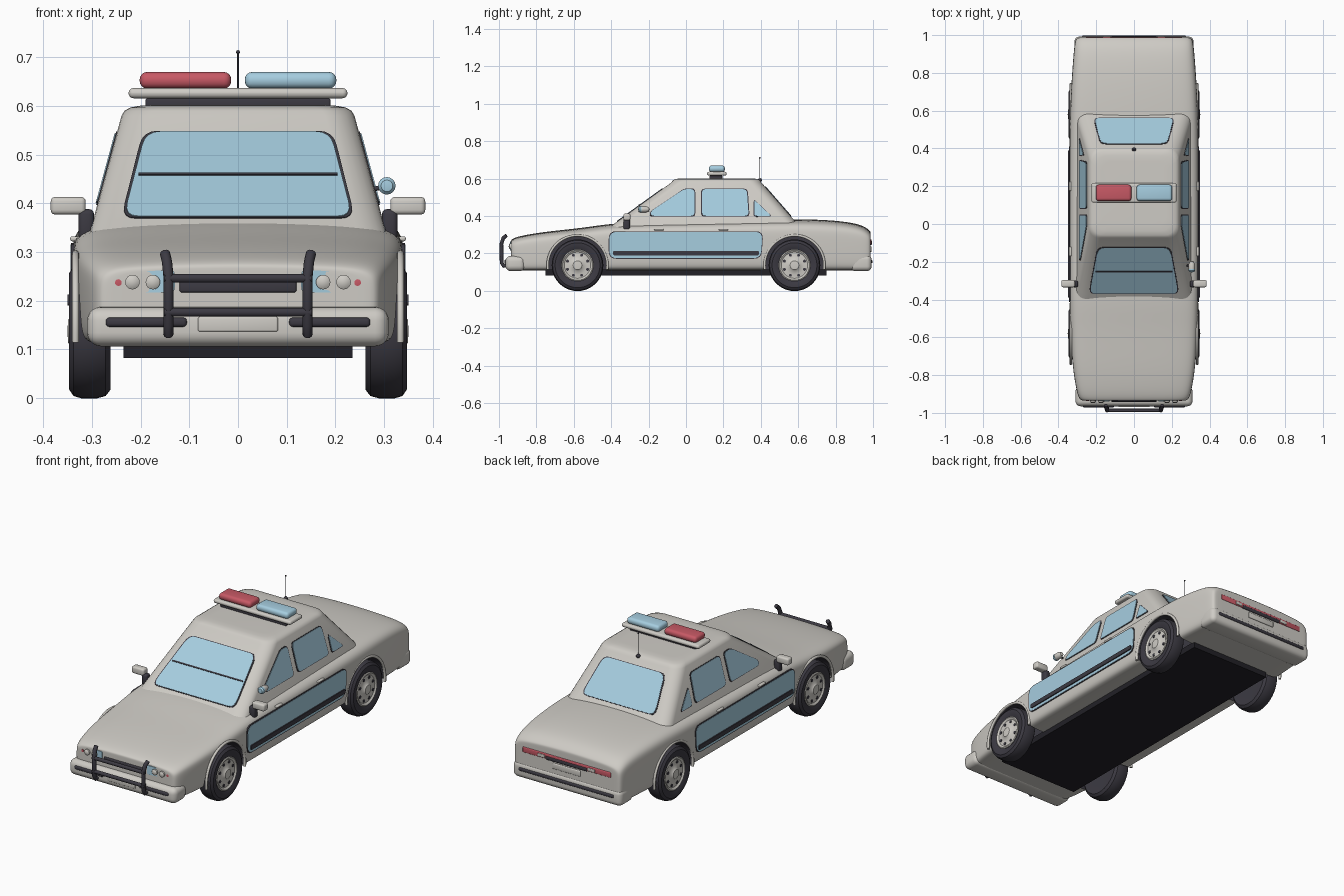
import bpy, bmesh, math
from mathutils import Vector

if "Cube" in bpy.data.objects:
    bpy.data.objects.remove(bpy.data.objects["Cube"])


def material(name, rgb):
    m = bpy.data.materials.new(name)
    m.diffuse_color = (*rgb, 1)
    m.use_nodes = True
    m.node_tree.nodes["Principled BSDF"].inputs["Base Color"].default_value = m.diffuse_color
    return m


WHITE = material("off_white", (0.62, 0.60, 0.56))
BLUE = material("light_blue", (0.38, 0.61, 0.74))
RED = material("red", (0.57, 0.10, 0.13))
DARK = material("charcoal", (0.045, 0.042, 0.055))
BLACK = material("underside_black", (0.016, 0.015, 0.02))


def bake(ob, angle=35):
    """Apply the modifiers and smooth everything but sharp edges."""
    dg = bpy.context.evaluated_depsgraph_get()
    me = bpy.data.meshes.new_from_object(ob.evaluated_get(dg))
    ob.modifiers.clear()
    ob.data = me
    me.shade_smooth()
    me.set_sharp_from_angle(angle=math.radians(angle))
    return ob


def make(name, verts, faces, mat):
    bm = bmesh.new()
    vs = [bm.verts.new(v) for v in verts]
    for f in faces:
        bm.faces.new([vs[i] for i in f])
    bmesh.ops.remove_doubles(bm, verts=bm.verts, dist=1e-5)
    bmesh.ops.recalc_face_normals(bm, faces=bm.faces)
    me = bpy.data.meshes.new(name)
    bm.to_mesh(me)
    bm.free()
    me.materials.append(mat)
    ob = bpy.data.objects.new(name, me)
    bpy.context.collection.objects.link(ob)
    return ob


def loft(name, rings, mat):
    """Skin closed rings of equal length and cap both ends."""
    n = len(rings[0])
    faces = [(k * n + i, k * n + (i + 1) % n, (k + 1) * n + (i + 1) % n, (k + 1) * n + i)
             for k in range(len(rings) - 1) for i in range(n)]
    last = (len(rings) - 1) * n
    faces += [tuple(range(n)), tuple(range(last, last + n))]
    return make(name, [v for r in rings for v in r], faces, mat)


def box(name, x, y, z, mat, bevel=0.004, seg=3):
    rings = [[(x[0], y[0], h), (x[1], y[0], h), (x[1], y[1], h), (x[0], y[1], h)] for h in z]
    ob = loft(name, rings, mat)
    if bevel:
        b = ob.modifiers.new("round", 'BEVEL')
        b.width, b.segments = bevel, seg
    return bake(ob)


def pair(name, x, y, z, mat, bevel=0.004):
    for tag, s in (("right", 1), ("left", -1)):
        box(f"{name}_{tag}", sorted((s * x[0], s * x[1])), y, z, mat, bevel)


def rounded(pts, r):
    """Round the corners of a 2D outline."""
    out, n = [], len(pts)
    for i in range(n):
        p, a, b = Vector(pts[i]), Vector(pts[i - 1]), Vector(pts[(i + 1) % n])
        da, db = a - p, b - p
        a = p + da * min(r / da.length, 0.45)
        b = p + db * min(r / db.length, 0.45)
        out += [a * (1 - t) ** 2 + p * 2 * t * (1 - t) + b * t * t for t in (0, .25, .5, .75, 1)]
    return out


def plate(name, pts, r, place, mat, inner, outer):
    """Thin rounded plate; place(u, v, lift) puts it on a surface."""
    o = rounded(pts, r)
    return bake(loft(name, [[place(u, v, d) for u, v in o] for d in (inner, outer)], mat))


def tube(name, pts, r, mat):
    cu = bpy.data.curves.new(name, 'CURVE')
    cu.dimensions, cu.bevel_depth, cu.bevel_resolution, cu.use_fill_caps = '3D', r, 3, True
    sp = cu.splines.new('POLY')
    sp.points.add(len(pts) - 1)
    for q, p in zip(sp.points, pts):
        q.co = (*p, 1)
    tmp = bpy.data.objects.new(name, cu)
    bpy.context.collection.objects.link(tmp)
    me = bpy.data.meshes.new_from_object(tmp.evaluated_get(bpy.context.evaluated_depsgraph_get()))
    bpy.data.objects.remove(tmp)
    ob = bpy.data.objects.new(name, me)
    bpy.context.collection.objects.link(ob)
    me.materials.clear()
    me.materials.append(mat)
    return bake(ob, 50)


def lathe(name, prof, c, axis, mat, n=40):
    """Turn (radius, distance) points around the x, y or z axis through c."""
    i, rings = "xyz".index(axis), []
    for r, d in prof:
        ring = []
        for k in range(n):
            t = 2 * math.pi * k / n
            p = [0, 0, 0]
            p[i], p[(i + 1) % 3], p[(i + 2) % 3] = d, r * math.cos(t), r * math.sin(t)
            ring.append(Vector(p) + Vector(c))
        rings.append(ring)
    return bake(loft(name, rings, mat))


# Lower body: cross-sections along the length
half = [(0, 0), (.5, 0), (.90, 0), (.975, .04), (.995, .2), (1, .5), (1, .75), (.98, .85),
        (.91, .925), (.75, .965), (.4, .99), (0, 1)]
section = half + [(-x, z) for x, z in half[-2:0:-1]]
stations = [(-.935, .285, .11, .275), (-.90, .302, .11, .293), (-.75, .327, .11, .318),
            (-.55, .337, .11, .337), (-.40, .341, .11, .362), (-.2, .342, .11, .37),
            (.3, .342, .11, .378), (.6, .339, .11, .386), (.8, .328, .11, .378),
            (.92, .318, .11, .36), (.965, .313, .11, .338), (.987, .305, .112, .318)]
rings = [[(x * w, y, b + z * (t - b)) for x, z in section] for y, w, b, t in stations]


def shrink(ring, s):
    c = sum((Vector(v) for v in ring), Vector()) / len(ring)
    return [c + (Vector(v) - c) * s for v in ring]


rings = [shrink(rings[0], .3), shrink(rings[0], .92)] + rings + [shrink(rings[-1], .92), shrink(rings[-1], .3)]
body = loft("body", rings, WHITE)
body.modifiers.new("smooth", 'SUBSURF').levels = 2

# Wheel arches cut from the body, dark inside
WY, WZ, AR = 0.58, 0.137, 0.157
cutters = []
for s in (-1, 1):
    for y in (-WY, WY):
        c = lathe("arch_cutter", [(AR, s * .22), (AR, s * .5)], (0, y, WZ), 'x', DARK, 48)
        c.hide_render = True
        m = body.modifiers.new("arch", 'BOOLEAN')
        m.operation, m.object, m.solver = 'DIFFERENCE', c, 'EXACT'
        cutters.append(c)
bake(body)
for c in cutters:
    bpy.data.objects.remove(c)
body.data.materials.clear()
body.data.materials.append(WHITE)
body.data.materials.append(DARK)
for p in body.data.polygons:
    d = math.hypot(abs(p.center.y) - WY, p.center.z - WZ)
    p.material_index = int(d < AR + .001 and abs(p.center.x) < .33)

# Wheels and arch lips
tire = [(0, .26), (.08, .265), (.12, .262), (.133, .272), (.138, .29), (.138, .322), (.133, .338),
        (.12, .347), (.095, .346), (.083, .338), (0, .33)]
rim = [(0, .325), (.085, .325), (.085, .342), (.080, .345), (.070, .338), (.05, .339), (.03, .343),
       (.024, .349), (0, .351)]
for s in (-1, 1):
    for y, end in ((-WY, "front"), (WY, "rear")):
        tag = end + ("_right" if s > 0 else "_left")
        lathe("tire_" + tag, [(r, d * s) for r, d in tire], (0, y, WZ), 'x', DARK)
        lathe("rim_" + tag, [(r, d * s) for r, d in rim], (0, y, WZ), 'x', WHITE)
        for k in range(8):
            a = (k + .5) * math.pi / 4
            lathe(f"rim_hole_{tag}_{k}", [(.008, s * .33), (.008, s * .3415)],
                  (0, y + .058 * math.cos(a), WZ + .058 * math.sin(a)), 'x', DARK, 10)
        arc = [math.radians(-8 + 196 * k / 28) for k in range(29)]
        tube("arch_lip_" + tag, [(s * .334, y + .16 * math.cos(a), WZ + .16 * math.sin(a)) for a in arc],
             .007, WHITE)
box("underbody", (-.235, .235), (-.75, .75), (.082, .115), BLACK, 0)

# Cabin: rounded rings tapering up to the roof
front = lambda z: -.375 + (z - .365) * 1.385
rear = lambda z: .59 - (z - .365) * .872
side = lambda z: .298 - (z - .365) * .272


def cabin_ring(z, inset, r):
    a, b, w = front(min(z, .58)) + inset, rear(min(z, .58)) - inset, side(min(z, .58)) - inset
    ring = []
    for q, (cx, cy) in enumerate([(w - r, b - r), (r - w, b - r), (r - w, a + r), (w - r, a + r)]):
        for k in range(7):
            t = (q + k / 6) * math.pi / 2
            ring.append((cx + r * math.cos(t), cy + r * math.sin(t), z))
    return ring


bake(loft("cabin", [cabin_ring(*v) for v in ((.32, 0, .06), (.365, 0, .06), (.58, 0, .06), (.59, .006, .06),
     (.597, .018, .06), (.601, .04, .06), (.602, .07, .05))], WHITE), 40)

# Windows: dark surround with glass on top
on_front = lambda x, z, d: (x, front(z) - d * .59, z + d * .81)
on_rear = lambda x, z, d: (x, rear(z) + d * .75, z + d * .66)


def window(name, pts, r, place):
    c = sum((Vector(p) for p in pts), Vector((0, 0))) / len(pts)
    big = [Vector(p) + (Vector(p) - c).normalized() * .006 for p in pts]
    plate(name + "_surround", big, r, place, DARK, -.003, .002)
    plate(name + "_glass", pts, r, place, BLUE, -.002, .004)


window("windshield", [(-.235, .371), (.235, .371), (.19, .545), (-.19, .545)], .03, on_front)
window("rear_window", [(-.21, .40), (.21, .40), (.175, .555), (-.175, .555)], .03, on_rear)
plate("windshield_line", [(-.205, .454), (.205, .454), (.205, .458), (-.205, .458)], .001, on_front, DARK, 0, .007)
for s, tag in ((1, "right"), (-1, "left")):
    on_side = lambda y, z, d: (s * (side(z) + d), y, z + d * .26)
    on_door = lambda y, z, d: (s * (.342 + d), y, z)
    window("front_window_" + tag, [(-.187, .40), (.045, .40), (.045, .543), (-.01, .543), (-.187, .425)], .02, on_side)
    window("back_window_" + tag, [(.085, .40), (.335, .40), (.325, .543), (.085, .543)], .022, on_side)
    window("quarter_window_" + tag, [(.365, .40), (.455, .40), (.365, .485)], .015, on_side)
    # Door panels, trim strips and handles
    outline = [(-.41, .175), (.40, .175), (.41, .315), (-.41, .315)]
    plate("door_surround_" + tag, [(y * 1.008, .245 + (z - .245) * 1.05) for y, z in outline], .04, on_door, DARK, -.006, .001)
    plate("door_panel_" + tag, outline, .04, on_door, BLUE, -.005, .0025)
    plate("door_trim_" + tag, [(-.39, .19), (.39, .19), (.39, .213), (-.39, .213)], .008, on_door, DARK, 0, .008)
pair("front_handle", (.325, .345), (-.17, -.12), (.322, .332), WHITE)
pair("back_handle", (.325, .345), (.175, .225), (.322, .332), WHITE)

# Roof light bar and antenna
box("light_bar_foot", (-.19, .19), (.125, .195), (.595, .616), DARK)
box("light_bar_base", (-.225, .225), (.113, .217), (.616, .637), WHITE, .010, 4)
box("red_lamp", (-.202, -.014), (.122, .208), (.636, .670), RED, .015, 4)
box("blue_lamp", (.014, .202), (.122, .208), (.636, .670), BLUE, .015, 4)
tube("antenna", [(0, .395, .59), (0, .395, .712)], .002, DARK)
for nm, z, r in (("antenna_base", .592, .011), ("antenna_tip", .711, .004)):
    lathe(nm, [(r * math.sin(t * math.pi / 6), -r * math.cos(t * math.pi / 6)) for t in range(7)], (0, .395, z), 'z', DARK, 12)

# Mirrors and spotlight
pair("mirror", (.313, .385), (-.335, -.297), (.377, .413), WHITE, .009)
pair("mirror_stalk", (.296, .328), (-.335, -.300), (.325, .388), DARK, .010)
lathe("spotlight_housing", [(0, -.195), (.010, -.198), (.017, -.215), (.017, -.238), (0, -.238)], (.306, 0, .436), 'y', WHITE, 16)
lathe("spotlight_lens", [(0, -.237), (.018, -.237), (.018, -.247), (.012, -.254), (0, -.256)], (.306, 0, .436), 'y', BLUE, 16)
tube("spotlight_stalk", [(.27, -.22, .428), (.306, -.22, .434)], .005, DARK)

# Front bumper, lamps and grille
box("front_bumper", (-.31, .31), (-.965, -.86), (.106, .187), WHITE, .028, 5)
pair("front_bumper_trim", (.105, .272), (-.971, -.95), (.146, .165), DARK, .007)
box("front_plate", (-.082, .082), (-.970, -.95), (.136, .167), WHITE)
box("grille", (-.12, .12), (-.942, -.92), (.217, .240), DARK)
for s, tag in ((1, "right"), (-1, "left")):
    place = lambda x, z, d: (s * x, -.936 + max(0, x - .2) * .25 - d, z)
    plate("headlight_" + tag, [(.13, .216), (.25, .218), (.264, .236), (.255, .256), (.13, .264)], .012, place, BLUE, -.03, .004)
    for k, x in enumerate((.175, .217)):
        lathe(f"headlamp_{tag}_{k}", [(0, -.93), (.015, -.93), (.015, -.943), (.009, -.947), (0, -.948)], (s * x, 0, .238), 'y', WHITE, 16)
    lathe("marker_lamp_" + tag, [(0, -.92), (.007, -.92), (.007, -.936), (0, -.937)], (s * .246, 0, .237), 'y', RED, 12)
    # Push bar
    tube("push_bar_upright_" + tag, [(s * .143, -.94, .14), (s * .143, -.975, .132), (s * .143, -.986, .15),
         (s * .143, -.987, .25), (s * .146, -.978, .28), (s * .150, -.96, .297)], .0105, DARK)
for nm, z in (("upper", .246), ("lower", .176)):
    tube("push_bar_" + nm, [(-.152, -.987, z), (.152, -.987, z)], .0095, DARK)

# Rear bumper and tail lamps
box("rear_bumper", (-.315, .315), (.88, .992), (.106, .192), WHITE, .025, 5)
box("rear_bumper_trim", (-.275, .275), (.975, .998), (.148, .165), DARK, .006)
box("tail_lamp", (-.255, .255), (.96, .991), (.248, .276), RED)
box("tail_center_strip", (-.12, .12), (.97, .994), (.246, .264), DARK)
pair("reverse_lamp", (.125, .165), (.97, .994), (.252, .268), WHITE, .002)
box("rear_plate", (-.08, .08), (.97, .993), (.208, .238), WHITE)
